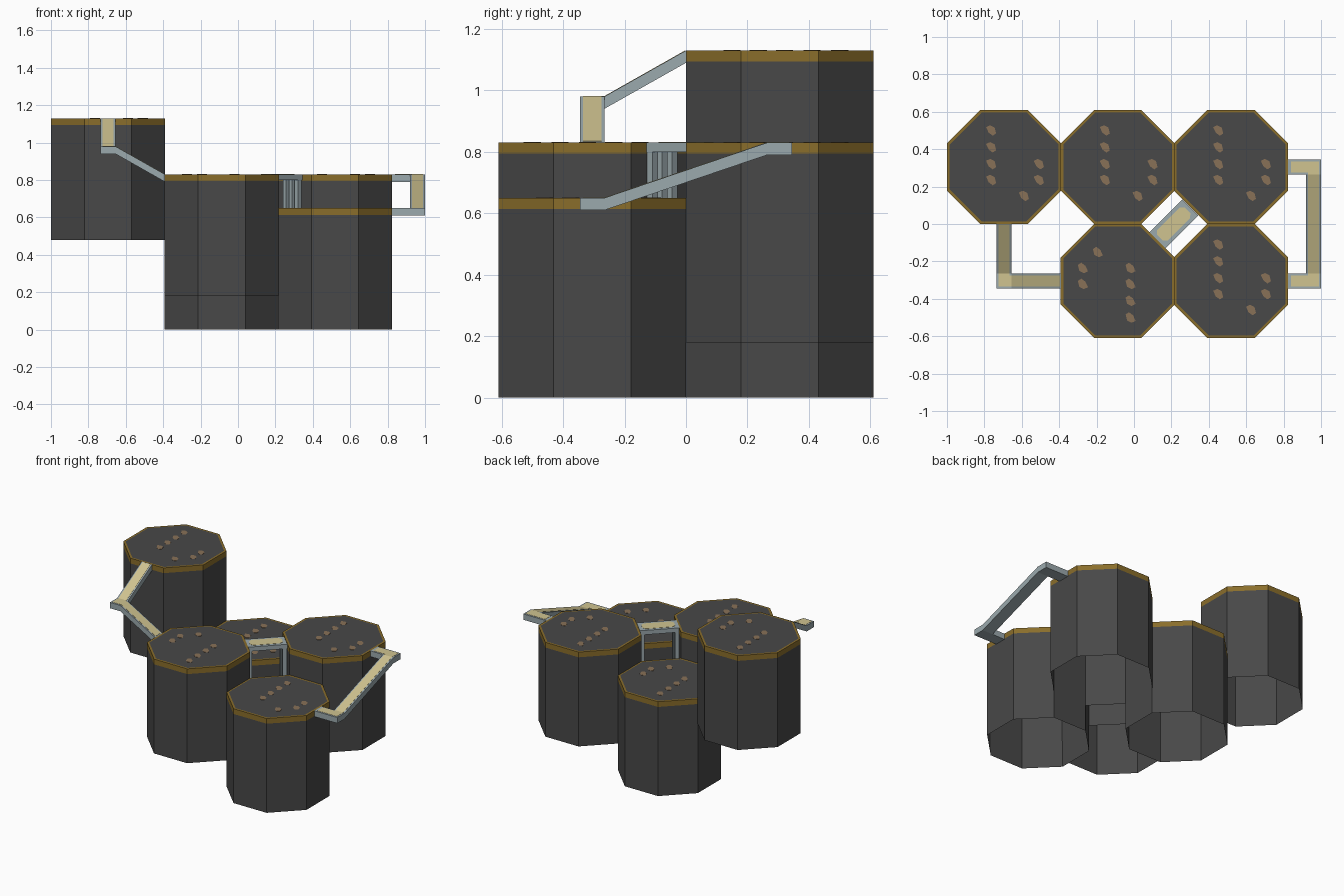
import bpy, bmesh, math
from mathutils import Vector

if "Cube" in bpy.data.objects:
    bpy.data.objects.remove(bpy.data.objects["Cube"])


def mat(name, rgb):
    m = bpy.data.materials.new(name)
    m.diffuse_color = (*rgb, 1)
    m.use_nodes = True
    m.node_tree.nodes["Principled BSDF"].inputs["Base Color"].default_value = m.diffuse_color
    return m


STONE = mat("dark_stone", (0.065, 0.065, 0.065))
GOLD = mat("ochre_rim", (0.255, 0.155, 0.024))
STEEL = mat("blue_grey_metal", (0.33, 0.40, 0.42))
SAND = mat("sand_deck", (0.63, 0.55, 0.28))
BROWN = mat("brown_spots", (0.25, 0.165, 0.095))


def finish(bm, name, mats, recalc=True):
    if recalc:
        bmesh.ops.recalc_face_normals(bm, faces=bm.faces[:])
    me = bpy.data.meshes.new(name)
    bm.to_mesh(me)
    bm.free()
    for m in mats:
        me.materials.append(m)
    ob = bpy.data.objects.new(name, me)
    bpy.context.collection.objects.link(ob)
    return ob


def prism(bm, pts, z0, z1):
    """Upright prism over a flat outline."""
    lo = [bm.verts.new((x, y, z0)) for x, y in pts]
    hi = [bm.verts.new((x, y, z1)) for x, y in pts]
    n = len(pts)
    bm.faces.new(lo[::-1])
    bm.faces.new(hi)
    for i in range(n):
        bm.faces.new((lo[i], lo[(i + 1) % n], hi[(i + 1) % n], hi[i]))


HALF = 0.3049     # half width across flats
TALL = 0.65       # pillar height


def octagon(cx, cy, half):
    r = half / math.cos(math.pi / 8)
    return [(cx + r * math.cos(math.pi / 8 + i * math.pi / 4),
             cy + r * math.sin(math.pi / 8 + i * math.pi / 4)) for i in range(8)]


SPOTS = [(-.07, .195), (-.07, .105), (-.07, .015), (-.07, -.07),
         (.185, .015), (.185, -.07), (.105, -.155)]
PEBBLE = [(-.026, .018), (-.004, .028), (.02, .016), (.028, -.016),
          (.01, -.028), (-.012, -.012)]


def pillar(name, cx, cy, top, turn=1):
    # open-bottomed body with an ochre band at the top and a thin ochre border on the lid
    bm = bmesh.new()
    levels = [(HALF, top - TALL), (HALF, top - 0.036), (HALF, top), (HALF - 0.014, top)]
    rings = [[bm.verts.new((x, y, z)) for x, y in octagon(cx, cy, h)] for h, z in levels]
    bm.faces.new(rings[3])
    for k in range(3):
        for i in range(8):
            j = (i + 1) % 8
            f = bm.faces.new((rings[k][i], rings[k][j], rings[k + 1][j], rings[k + 1][i]))
            f.material_index = 1 if k else 0
    finish(bm, name, [STONE, GOLD], recalc=False)
    # scattered brown spots on the lid
    bm = bmesh.new()
    for sx, sy in SPOTS:
        prism(bm, [(cx + turn * (sx + px), cy + turn * (sy + py)) for px, py in PEBBLE],
              top - 0.002, top + 0.0012)
    finish(bm, name + "_spots", [BROWN])


def slab(bm, a, b, width, thick, lift=0.0):
    """Straight walkway piece; a and b are the middle of its top ends."""
    a, b = Vector(a), Vector(b)
    d = Vector((b.x - a.x, b.y - a.y, 0)).normalized()
    s = Vector((-d.y, d.x, 0)) * width / 2
    up, dn = Vector((0, 0, lift)), Vector((0, 0, lift - thick))
    v = [bm.verts.new(p) for p in (a - s + dn, b - s + dn, b + s + dn, a + s + dn,
                                   a - s + up, b - s + up, b + s + up, a + s + up)]
    for f in ((3, 2, 1, 0), (4, 5, 6, 7), (0, 1, 5, 4), (1, 2, 6, 5), (2, 3, 7, 6), (3, 0, 4, 7)):
        bm.faces.new([v[i] for i in f])


def walkway(name, frame, deck):
    bm = bmesh.new()
    for a, b in frame:
        slab(bm, a, b, 0.08, 0.04)
    finish(bm, name + "_frame", [STEEL])
    bm = bmesh.new()
    for a, b in deck:
        slab(bm, a, b, 0.06, 0.004, 0.0015)
    finish(bm, name + "_deck", [SAND])


# five pillars stepping down
C = 0.305
pillar("high_pillar", -0.695, C, 1.13)
pillar("back_low_pillar", -0.087, C, 0.65)
pillar("back_right_pillar", 0.519, C, 0.83)
pillar("front_left_pillar", -0.087, -C, 0.83, -1)
pillar("front_low_pillar", 0.519, -C, 0.65)

# left corner ramp: high pillar down to the front left pillar
X = -0.695
walkway("left_ramp",
        [((X, 0.001, 1.13), (X, -.265, .98)), ((X, -.265, .98), (X, -.345, .98)),
         ((X + .04, -C, .98), (-.39, -C, .83))],
        [((X, -.004, 1.1277), (X, -.265, .98)), ((X, -.265, .98), (X, -.335, .98)),
         ((X + .03, -C, .98), (X + .04, -C, .98)), ((X + .04, -C, .98), (-.395, -C, .8328))])

# right ramp: back right pillar round and down to the front low pillar
X = 0.959
walkway("right_ramp",
        [((.822, C, .83), (X + .04, C, .83)), ((X, .265, .83), (X, -.265, .65)),
         ((.822, -C, .65), (X + .04, -C, .65))],
        [((.84, C, .83), (X + .03, C, .83)), ((X, .275, .83), (X, .265, .83)),
         ((X, .265, .83), (X, -.265, .65)), ((X, -.265, .65), (X, -.275, .65)),
         ((.84, -C, .65), (X + .03, -C, .65))])

# diagonal bridge on legs between the two middle-height pillars
MID = Vector((0.212, 0, 0))
ALONG = Vector((1, 1, 0)).normalized()
SIDE = Vector((-1, 1, 0)).normalized()


def at(u, v):
    p = MID + ALONG * u + SIDE * v
    return (p.x, p.y)


def box(u, v, hu, hv):
    return [at(u - hu, v - hv), at(u + hu, v - hv), at(u + hu, v + hv), at(u - hu, v + hv)]


bm = bmesh.new()
prism(bm, box(0, 0, 0.126, 0.06), 0.80, 0.83)
for u in (-0.11, 0.11):
    for v in (-0.045, 0, 0.045):
        prism(bm, box(u, v, 0.013, 0.013), 0.5, 0.801)
finish(bm, "bridge_frame", [STEEL])

# bridge deck with clipped corners
bm = bmesh.new()
prism(bm, [at(u, v) for u, v in ((-.085, -.04), (.085, -.04), (.104, -.022), (.104, .022),
                                 (.085, .04), (-.085, .04), (-.104, .022), (-.104, -.022))],
      0.828, 0.8315)
finish(bm, "bridge_deck", [SAND])
